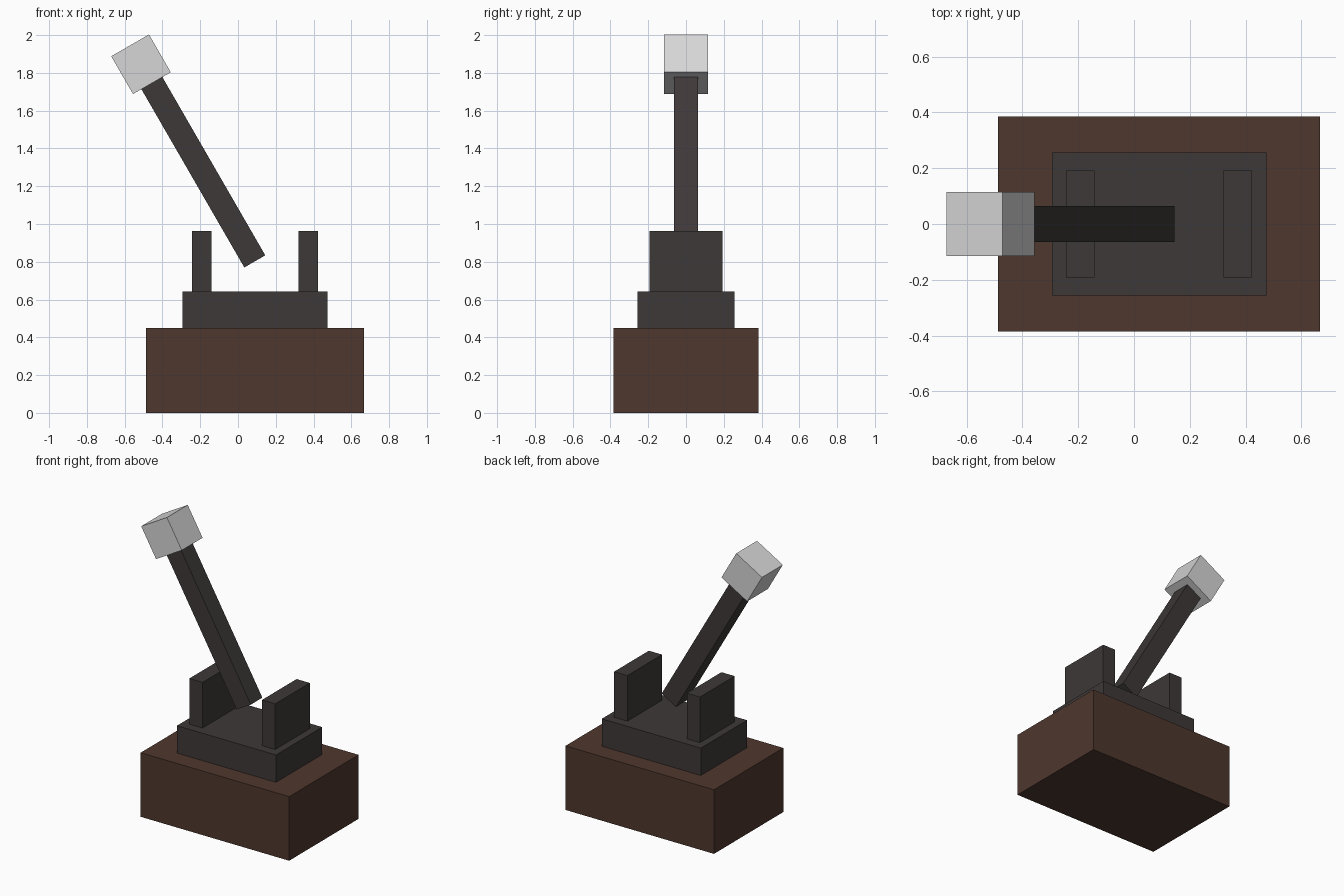
import bpy
import math
from mathutils import Matrix, Vector

if "Cube" in bpy.data.objects:
    bpy.data.objects.remove(bpy.data.objects["Cube"])

U = 2 / 15.6        # modelling unit
CX = 0.09           # centre line of the base


def material(name, srgb):
    m = bpy.data.materials.new(name)
    lin = [((c / 255 + 0.055) / 1.055) ** 2.4 for c in srgb]
    m.diffuse_color = (*lin, 1)
    m.use_nodes = True
    m.node_tree.nodes["Principled BSDF"].inputs["Base Color"].default_value = m.diffuse_color
    return m


def box(name, size, centre, mat, tilt=0.0):
    bpy.ops.mesh.primitive_cube_add(size=1)
    ob = bpy.context.object
    ob.name = name
    ob.data.transform(Matrix.Diagonal((*size, 1)))
    ob.location = centre
    ob.rotation_euler = (0, tilt, 0)
    ob.data.materials.append(mat)
    return ob


brown = material("dark brown", (78, 55, 46))
iron = material("charcoal", (62, 56, 56))
grey = material("light grey", (214, 214, 214))

# Stepped base
base_top = 0.45
plinth_top = base_top + 1.5 * U
box("base", (9 * U, 6 * U, base_top), (CX, 0, base_top / 2), brown)
box("plinth", (6 * U, 4 * U, 1.5 * U), (CX, 0, base_top + 0.75 * U), iron)

# Pair of upright brackets
for side, label in ((-1, "left"), (1, "right")):
    box(label + "_bracket", (0.8 * U, 3 * U, 2.5 * U),
        (CX + side * 2.2 * U, 0, plinth_top + 1.25 * U), iron)

# Leaning lever with a square knob on its end
tilt = math.radians(-30)
axis = Vector((math.sin(tilt), 0, math.cos(tilt)))
foot = Vector((CX - 0.001, 0, 0.802))
length, knob = 8.5 * U, 1.8 * U
box("lever", (U, U, length), foot + axis * length / 2, iron, tilt)
box("knob", (knob, knob, knob), foot + axis * (length + knob / 2), grey, tilt)
